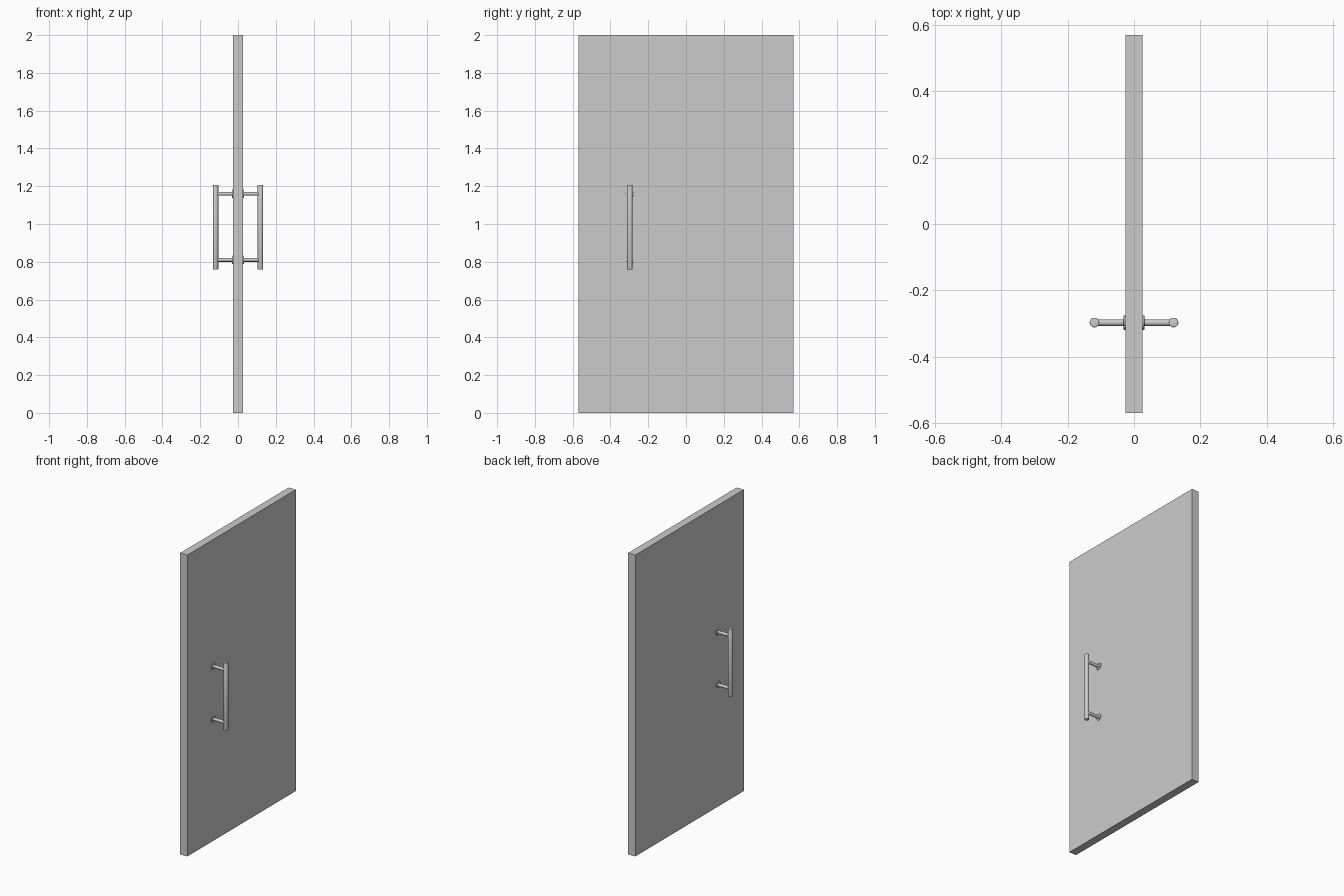
import bpy, bmesh, math
from mathutils import Matrix

if "Cube" in bpy.data.objects:
    bpy.data.objects.remove(bpy.data.objects["Cube"])

HALF_T = 0.026      # half door thickness
HANDLE_Y = -0.297
BAR_X = 0.119
Z_LOW, Z_HIGH = 0.81, 1.16


def link(name, bm, smooth=False):
    mesh = bpy.data.meshes.new(name)
    bm.normal_update()
    bm.to_mesh(mesh)
    bm.free()
    ob = bpy.data.objects.new(name, mesh)
    bpy.context.collection.objects.link(ob)
    if smooth:
        bpy.ops.object.select_all(action='DESELECT')
        ob.select_set(True)
        bpy.context.view_layer.objects.active = ob
        bpy.ops.object.shade_smooth_by_angle(angle=math.radians(35))
    return ob


def rod(name, radius, length, centre, along_x=False, bevel=0.0):
    """Capped cylinder along z or x, with optionally softened rims."""
    bm = bmesh.new()
    bmesh.ops.create_cone(bm, cap_ends=True, segments=32, radius1=radius,
                          radius2=radius, depth=length)
    if bevel:
        rims = [e for e in bm.edges
                if any(len(f.verts) > 4 for f in e.link_faces)]
        bmesh.ops.bevel(bm, geom=rims, offset=bevel, segments=2,
                        profile=0.5, affect='EDGES')
    rot = Matrix.Rotation(math.pi / 2, 4, 'Y') if along_x else Matrix()
    bm.transform(Matrix.Translation(centre) @ rot)
    return link(name, bm, smooth=True)


# Door slab
bm = bmesh.new()
bmesh.ops.create_cube(bm, size=1)
bm.transform(Matrix.Translation((0, 0, 1)) @ Matrix.Diagonal((2 * HALF_T, 1.138, 2, 1)))
link("door_panel", bm)

# Pull handle on each face
for side, s in (("right", 1), ("left", -1)):
    rod(f"grip_bar_{side}", 0.0145, 0.448, (s * BAR_X, HANDLE_Y, 0.983), bevel=0.002)
    for level, z in (("lower", Z_LOW), ("upper", Z_HIGH)):
        # Standoff post
        post_len = BAR_X - HALF_T
        rod(f"post_{level}_{side}", 0.010, post_len,
            (s * (HALF_T + post_len / 2), HANDLE_Y, z), along_x=True)
        # Round mounting plate
        rod(f"rosette_{level}_{side}", 0.022, 0.008,
            (s * (HALF_T + 0.001), HANDLE_Y, z), along_x=True, bevel=0.001)
